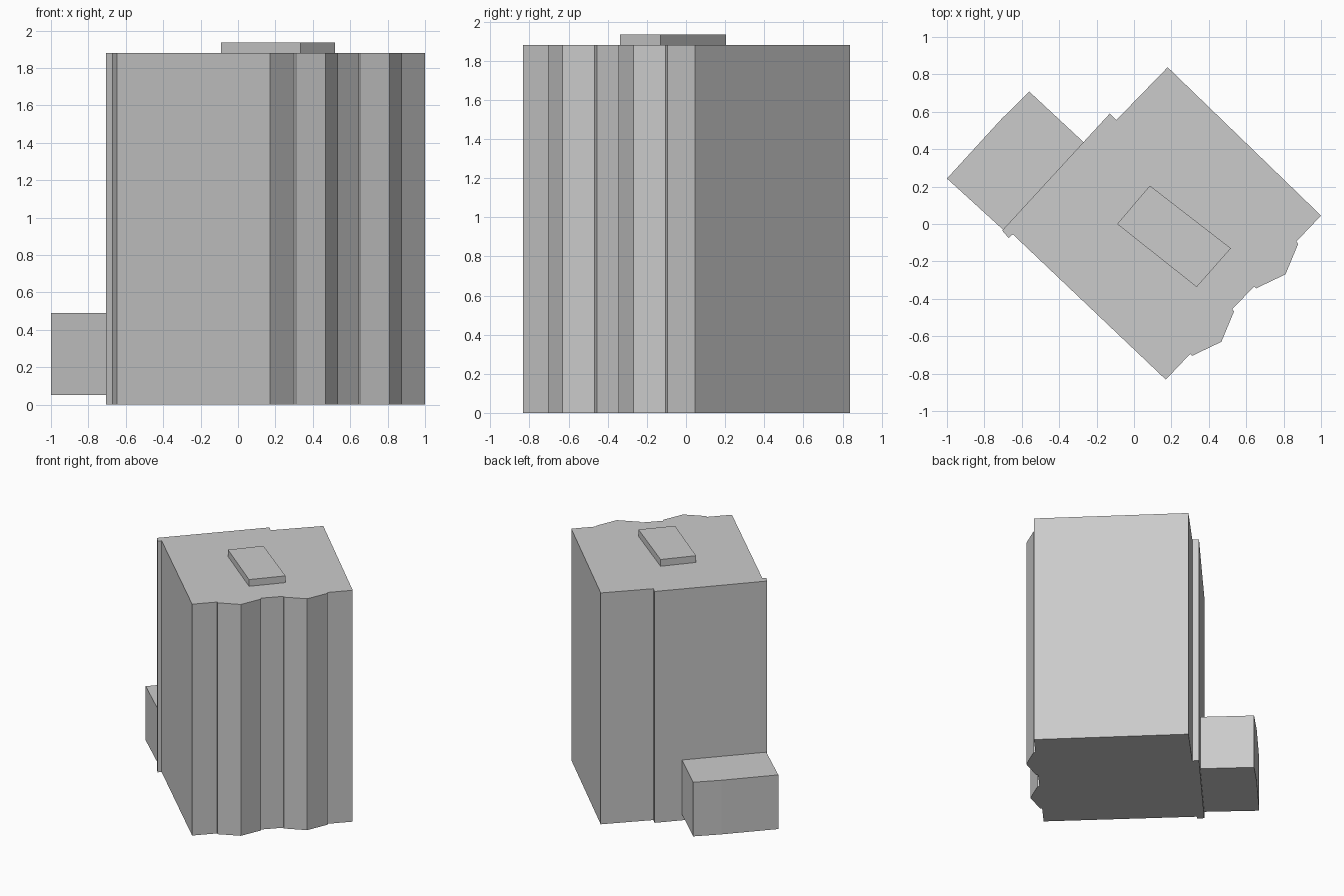
import bpy
import bmesh

default = bpy.data.objects.get("Cube")
if default:
    bpy.data.objects.remove(default, do_unlink=True)

# Single plain concrete colour
concrete = bpy.data.materials.new("concrete_grey")
concrete.use_nodes = True
grey = (0.6, 0.6, 0.6, 1)
concrete.diffuse_color = grey
concrete.node_tree.nodes["Principled BSDF"].inputs["Base Color"].default_value = grey


def extrude_plan(name, plan, bottom, top):
    """Raise a closed floor plan into a flat-faced solid."""
    bm = bmesh.new()
    base = bm.faces.new([bm.verts.new((x, y, bottom)) for x, y in plan])
    raised = bmesh.ops.extrude_face_region(bm, geom=[base], use_keep_orig=True)
    verts = [g for g in raised["geom"] if isinstance(g, bmesh.types.BMVert)]
    bmesh.ops.translate(bm, verts=verts, vec=(0, 0, top - bottom))
    bmesh.ops.recalc_face_normals(bm, faces=bm.faces)
    mesh = bpy.data.meshes.new(name)
    bm.to_mesh(mesh)
    bm.free()
    mesh.materials.append(concrete)
    obj = bpy.data.objects.new(name, mesh)
    bpy.context.collection.objects.link(obj)
    return obj


# Angled bay on the right-hand facade, repeated along the wall
bay = [(0.3, -0.695), (0.31, -0.705), (0.467, -0.63), (0.535, -0.467), (0.525, -0.455)]
bay_step = (0.343, 0.361)
bays = [(x + i * bay_step[0], y + i * bay_step[1]) for i in range(2) for x, y in bay]

# Main tower with bays and the stepped rear wall
tower_plan = ([(0.17, -0.832)] + bays +
              [(1.0, 0.045), (0.18, 0.838), (-0.095, 0.555), (-0.13, 0.59),
               (-0.705, -0.035), (-0.67, -0.075), (-0.648, -0.055)])
extrude_plan("tower", tower_plan, 0, 1.88)

# Low annex attached to the rear wall
annex_plan = [(-1.0, 0.243), (-0.695, -0.035), (-0.27, 0.438), (-0.56, 0.708), (-0.71, 0.56)]
extrude_plan("annex", annex_plan, 0.05, 0.49)

# Plant room on the roof
roof_plan = [(-0.09, 0), (0.335, -0.337), (0.518, -0.13), (0.085, 0.205)]
extrude_plan("roof_plant_room", roof_plan, 1.88, 1.935)
